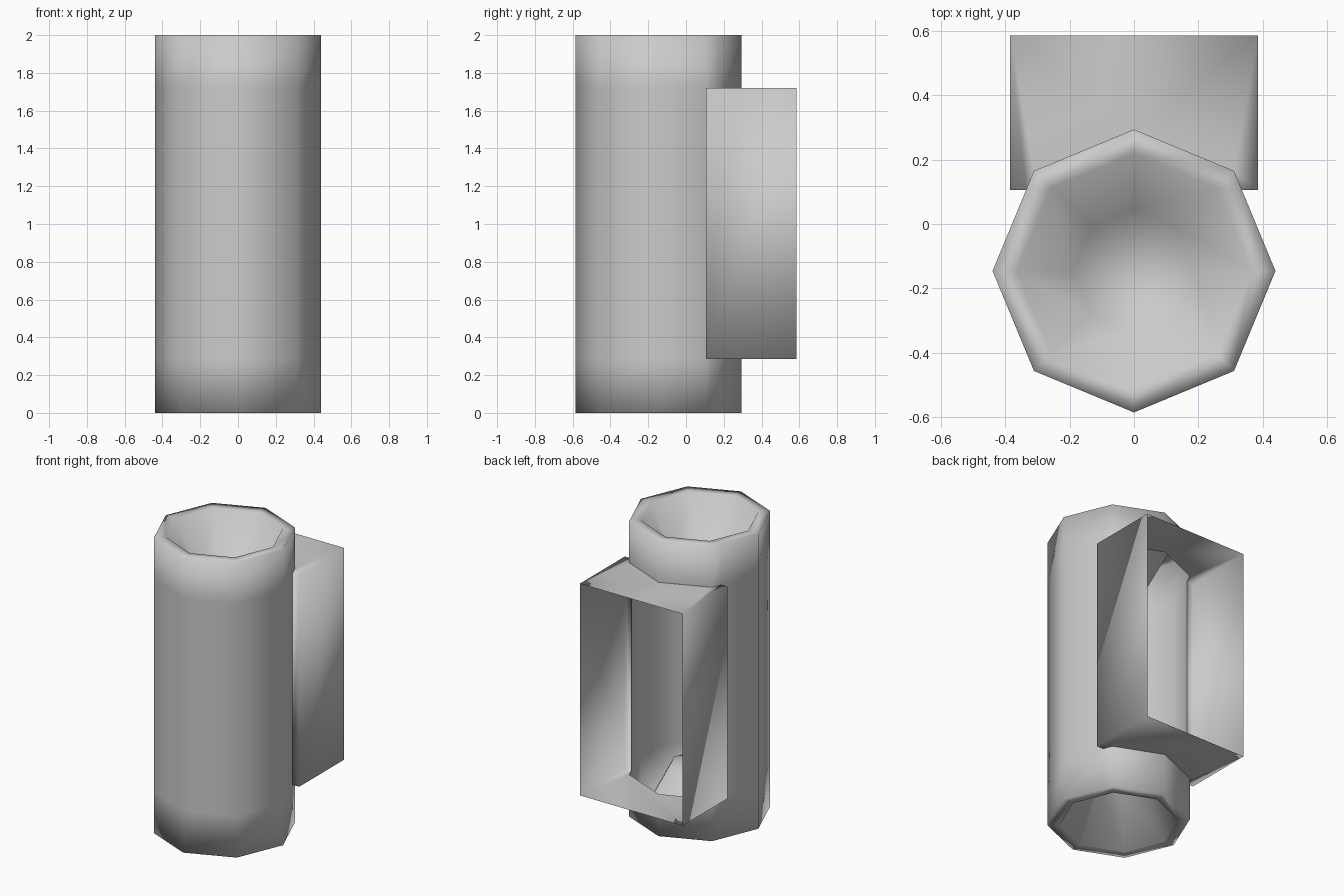
import bpy, bmesh, math

if "Cube" in bpy.data.objects:
    bpy.data.objects.remove(bpy.data.objects["Cube"])

CY, R = -0.146, 0.44          # tube axis and radius
Z0, Z1 = 0.285, 1.72          # mounting box bottom and top
BX, BY0, BY1 = 0.385, 0.105, 0.586


def octagon(r):
    return [(r * math.cos(k * math.pi / 4), CY + r * math.sin(k * math.pi / 4))
            for k in range(8)]


def finish(name, bm):
    bmesh.ops.remove_doubles(bm, verts=bm.verts, dist=1e-5)
    bmesh.ops.recalc_face_normals(bm, faces=bm.faces)
    mesh = bpy.data.meshes.new(name)
    bm.to_mesh(mesh)
    bm.free()
    for p in mesh.polygons:
        p.use_smooth = True
    ob = bpy.data.objects.new(name, mesh)
    bpy.context.collection.objects.link(ob)
    return ob


def face(bm, pts):
    return bm.faces.new([bm.verts.new(p) for p in pts])


def wall(bm, a, b, z0, z1):
    face(bm, [(*a, z0), (*b, z0), (*b, z1), (*a, z1)])


# outer ring with extra points where the box front plane meets the tube
o = octagon(R)
t = (BY0 - o[0][1]) / (o[1][1] - o[0][1])
px = o[0][0] + t * (o[1][0] - o[0][0])
p_right, p_left = (px, BY0), (-px, BY0)
ring = [p_right, o[1], o[2], o[3], p_left, o[4], o[5], o[6], o[7], o[0]]

# octagonal lamp tube, its back left open inside the box
bm = bmesh.new()
for z0, z1 in ((0, Z0), (Z0, Z1), (Z1, 2)):
    for i in range(10):
        if z0 == Z0 and i < 4:
            continue
        wall(bm, ring[i], ring[(i + 1) % 10], z0, z1)

# flat rims and tapered reflector cups at both ends
inner, base = octagon(0.365), octagon(0.19)
for end, s in ((0, 1), (2, -1)):
    deep = end + s * 0.32
    for k in range(8):
        n = (k + 1) % 8
        rim = [(*o[k], end)]
        if k == 0:
            rim.append((*p_right, end))
        if k == 3:
            rim.append((*p_left, end))
        face(bm, rim + [(*o[n], end), (*inner[n], end), (*inner[k], end)])
        face(bm, [(*inner[k], end), (*inner[n], end), (*base[n], deep), (*base[k], deep)])
    face(bm, [(*p, deep) for p in base])
finish("lamp_tube", bm)

# open-backed mounting box wrapped around the back of the tube
bm = bmesh.new()
right = [p_right, (BX, BY0), (BX, BY1)]
left = [(-x, y) for x, y in reversed(right)]
for side in (right, left):
    for a, b in zip(side, side[1:]):
        wall(bm, a, b, Z0, Z1)
for z in (Z0, Z1):
    face(bm, [(*p, z) for p in right + left + [o[3], o[2], o[1]]])
finish("mounting_box", bm)
